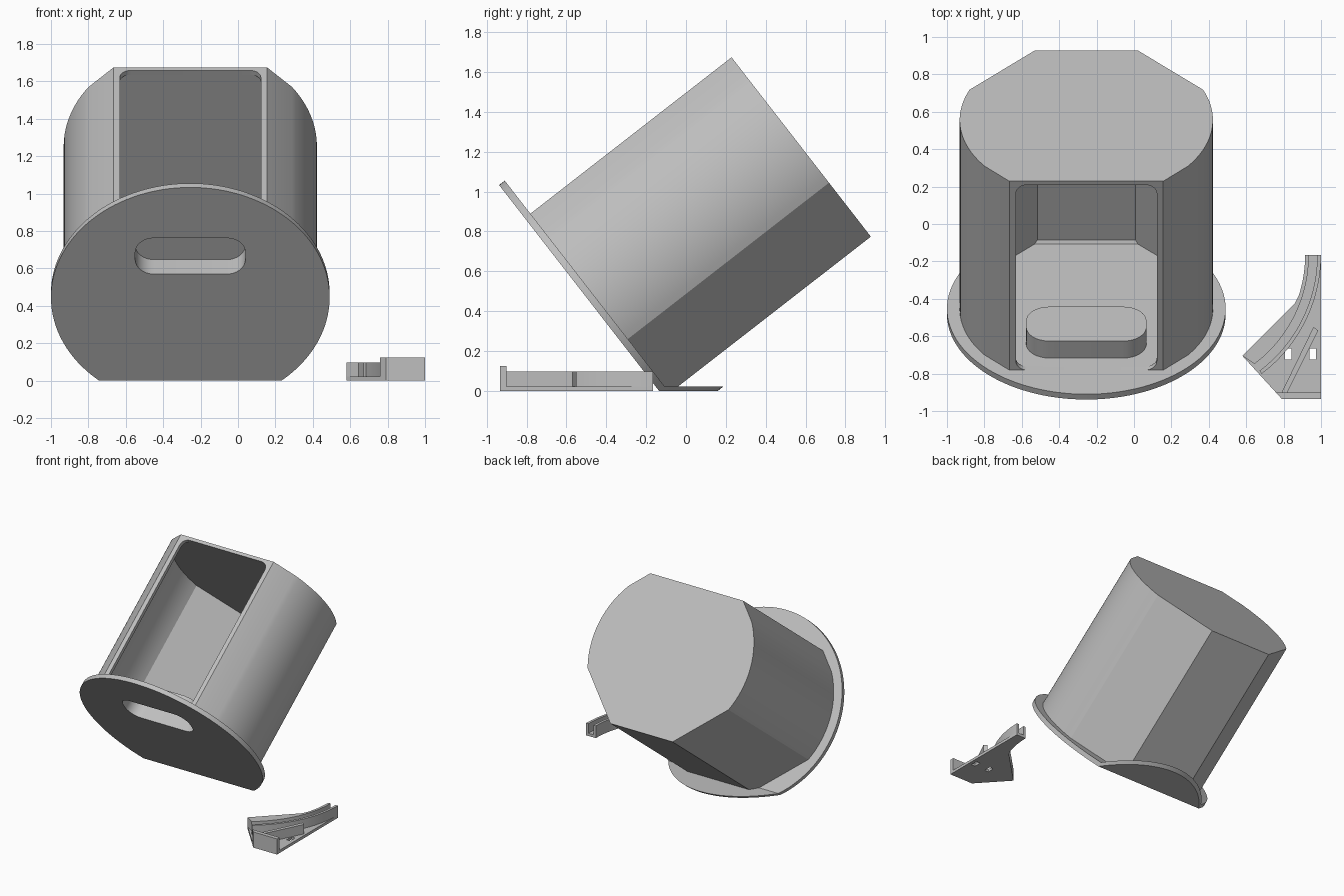
import bpy, bmesh, math
from mathutils import Matrix, Vector

if "Cube" in bpy.data.objects:
    bpy.data.objects.remove(bpy.data.objects["Cube"])

grey = bpy.data.materials.new("light_grey")
grey.diffuse_color = (0.52, 0.52, 0.52, 1)
grey.use_nodes = True
grey.node_tree.nodes["Principled BSDF"].inputs["Base Color"].default_value = grey.diffuse_color

# Tilted frame: x across, v up the plate, s along the cup axis
T = math.radians(37.85)
X = Vector((1, 0, 0))
V = Vector((0, -math.sin(T), math.cos(T)))
S = Vector((0, math.cos(T), math.sin(T)))
O = Vector((-0.255, -0.453, 0.467))


def frame(a, b, c, o):
    m = Matrix((a, b, c)).transposed().to_4x4()
    m.translation = o
    return m


CUP = frame(X, V, S, O)
LID = frame(X, S, V, O)
FLAT = Matrix()


def prism(name, pts, lo, hi, m=FLAT, zmin=None, zmax=None):
    """Extrude a closed profile, optionally trimmed by level planes."""
    bm = bmesh.new()
    a = [bm.verts.new(m @ Vector((x, y, lo))) for x, y in pts]
    b = [bm.verts.new(m @ Vector((x, y, hi))) for x, y in pts]
    bm.faces.new(a)
    bm.faces.new(b)
    n = len(pts)
    for i in range(n):
        j = (i + 1) % n
        bm.faces.new((a[i], a[j], b[j], b[i]))
    for z, side in ((zmin, -1), (zmax, 1)):
        if z is None:
            continue
        g = bm.verts[:] + bm.edges[:] + bm.faces[:]
        r = bmesh.ops.bisect_plane(bm, geom=g, plane_co=(0, 0, z),
                                   plane_no=(0, 0, side), clear_outer=True)
        cut = [e for e in r["geom_cut"] if isinstance(e, bmesh.types.BMEdge)]
        bmesh.ops.edgenet_fill(bm, edges=cut)
    bmesh.ops.recalc_face_normals(bm, faces=bm.faces[:])
    me = bpy.data.meshes.new(name)
    bm.to_mesh(me)
    bm.free()
    me.materials.append(grey)
    ob = bpy.data.objects.new(name, me)
    bpy.context.collection.objects.link(ob)
    return ob


def select(ob):
    bpy.ops.object.select_all(action='DESELECT')
    ob.select_set(True)
    bpy.context.view_layer.objects.active = ob


def carve(ob, *cutters):
    select(ob)
    for c in cutters:
        md = ob.modifiers.new("carve", 'BOOLEAN')
        md.operation, md.solver, md.object = 'DIFFERENCE', 'EXACT', c
        bpy.ops.object.modifier_apply(modifier=md.name)


def arc(cx, cy, r, a0, a1, n):
    return [(cx + r * math.cos(math.radians(a0 + (a1 - a0) * i / n)),
             cy + r * math.sin(math.radians(a0 + (a1 - a0) * i / n)))
            for i in range(n + 1)]


def rounded(x0, x1, y0, y1, r):
    return (arc(x1 - r, y1 - r, r, 0, 90, 8) + arc(x0 + r, y1 - r, r, 90, 180, 8)
            + arc(x0 + r, y0 + r, r, 180, 270, 8) + arc(x1 - r, y0 + r, r, 270, 360, 8))


def cup_profile(r, top_x, top_v, low_x, low_v):
    half = [(low_x, low_v)] + arc(0, 0, r, -22.8, 36.6, 20) + [(top_x, top_v)]
    return half + [(-x, v) for x, v in reversed(half)]


def rect(x0, x1, y0, y1):
    return [(x0, y0), (x1, y0), (x1, y1), (x0, y1)]


# Round base plate and the level foot it stands on
disc = arc(0, 0, 0.745, 0, 360, 120)[:-1]
plate = prism("base_plate", disc, -0.036, 0, CUP, zmin=0)
foot = prism("foot", disc, -0.036, 0.6, CUP, zmin=0, zmax=0.022)

# Hollow cup with an opening on its upper side
L = 1.279
cup = prism("cup_body", cup_profile(0.677, 0.411, 0.535, 0.275, -0.605), 0, L, CUP, zmin=0)
hollow = prism("cup_hollow_cutter", cup_profile(0.647, 0.39, 0.505, 0.262, -0.577),
               -0.1, L - 0.025, CUP)
opening = prism("cup_opening_cutter", rounded(-0.377, 0.377, 0.001, L - 0.025, 0.06),
                0.4, 0.7, LID)
carve(cup, hollow, opening)

# Raised slot housing, open through the front of the plate
housing = prism("slot_housing", rounded(-0.322, 0.322, 0.13, 0.43, 0.125), -0.005, 0.115, CUP)
slot = prism("slot_cutter", rounded(-0.295, 0.295, 0.158, 0.402, 0.1), -0.1, 0.09, CUP)
carve(plate, slot)
carve(housing, slot)

# Small separate bracket: floor with two holes
CX, CY = 0.204, -0.165
edge = [(0.58, -0.705), (0.86, -0.425)] + arc(CX, CY, 0.711, -18, 0, 10)
floor = prism("bracket_floor", edge + [(1, -0.165), (1, -0.935), (0.79, -0.935)], 0, 0.022)
holes = [prism("bracket_hole_cutter", rect(x - 0.017, x + 0.017, -0.725, -0.665), -0.1, 0.1)
         for x in (0.825, 0.955)]
carve(floor, *holes)

# Bracket walls: curved channel, front stop and diagonal rib
outer = prism("channel_outer_wall", edge + arc(CX, CY, 0.731, 0, -53, 24), 0.0, 0.098)
inner = prism("channel_inner_wall",
              arc(CX, CY, 0.776, -53, 0, 24) + arc(CX, CY, 0.796, 0, -53, 24), 0.0, 0.098)
stop = prism("bracket_front_stop", [(0.76, -0.902), (0.79, -0.935), (1, -0.935), (1, -0.902)],
             0.0, 0.125)
rib = prism("bracket_rib", [(0.785, -0.91), (0.815, -0.91), (0.985, -0.57), (0.96, -0.55)],
            0.0, 0.098)

for c in [hollow, opening, slot] + holes:
    bpy.data.objects.remove(c)

for ob in (plate, foot, cup, housing, floor, outer, inner, stop, rib):
    select(ob)
    bpy.ops.object.shade_smooth_by_angle(angle=math.radians(20))
